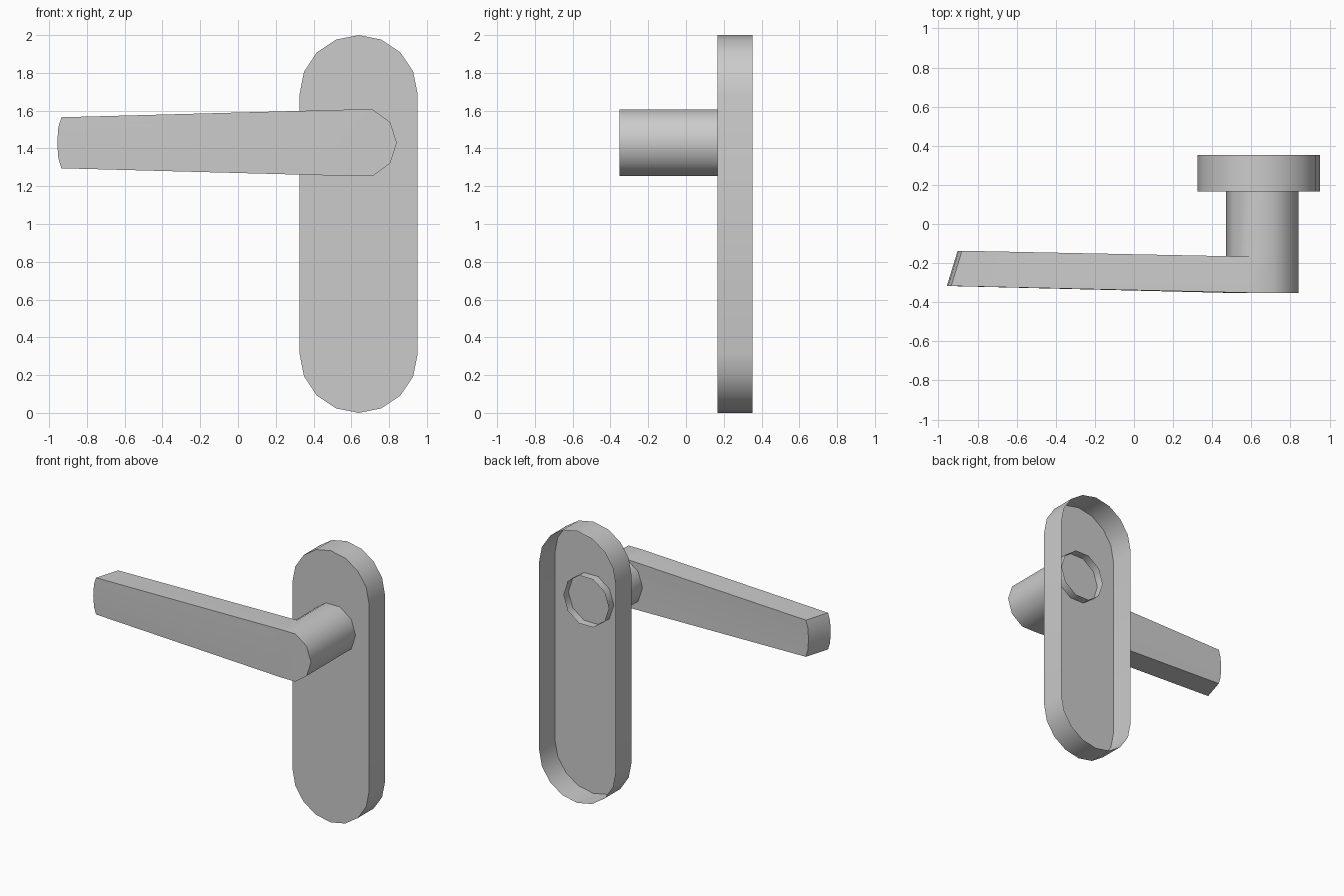
import bpy, bmesh
from math import sin, cos, radians

if "Cube" in bpy.data.objects:
    bpy.data.objects.remove(bpy.data.objects["Cube"])


def finish(bm, name, angle):
    bmesh.ops.recalc_face_normals(bm, faces=bm.faces)
    me = bpy.data.meshes.new(name)
    bm.to_mesh(me)
    bm.free()
    ob = bpy.data.objects.new(name, me)
    bpy.context.collection.objects.link(ob)
    bpy.ops.object.select_all(action='DESELECT')
    ob.select_set(True)
    bpy.context.view_layer.objects.active = ob
    bpy.ops.object.shade_smooth_by_angle(angle=radians(angle))
    return ob


def ring(bm, pts, y, dx=0.0):
    return [bm.verts.new((x + dx, y, z)) for x, z in pts]


def bridge(bm, a, b, indices):
    n = len(a)
    for i in indices:
        j = (i + 1) % n
        bm.faces.new((a[i], a[j], b[j], b[i]))


# Back plate: rounded shell, open towards the door
R, CX = 0.3125, 0.6385
outline = []
for start, cz in ((0, 2 - R), (180, R)):
    for k in range(9):
        a = radians(start + 22.5 * k)
        outline.append((CX + R * cos(a), cz + R * sin(a)))
bm = bmesh.new()
front = ring(bm, outline, 0.167)
back = ring(bm, outline, 0.352)
bridge(bm, front, back, range(len(outline)))
bm.faces.new(front)
finish(bm, "back_plate", 40)

# Handle: ten-sided neck tube whose left side runs on into the tapered lever
r, hx, hz = 0.185, 0.656, 1.43
deca = [(hx + r * cos(radians(36 * k + 108)), hz + r * sin(radians(36 * k + 108)))
        for k in range(10)]
tip = [(-0.935, 1.565), (-0.951, 1.513), (-0.957, 1.43), (-0.951, 1.347), (-0.935, 1.295)]

bm = bmesh.new()
neck_end = ring(bm, deca, 0.225)
neck_mid = ring(bm, deca, -0.167)
neck_front = ring(bm, deca, -0.352)
tip_front = ring(bm, tip, -0.317)
tip_back = ring(bm, tip, -0.137, 0.055)

bridge(bm, neck_end, neck_mid, range(10))
bridge(bm, neck_mid, neck_front, range(4, 10))
bridge(bm, neck_mid[:5], tip_back, range(4))      # lever rear face
bridge(bm, tip_back, tip_front, range(4))         # lever tip
for i in (0, 4):                                  # lever top and underside
    bm.faces.new((neck_mid[i], neck_front[i], tip_front[i], tip_back[i]))
bridge(bm, neck_front[:5], tip_front, range(4))   # lever front face
bm.faces.new(neck_front)
finish(bm, "lever_handle", 40)
